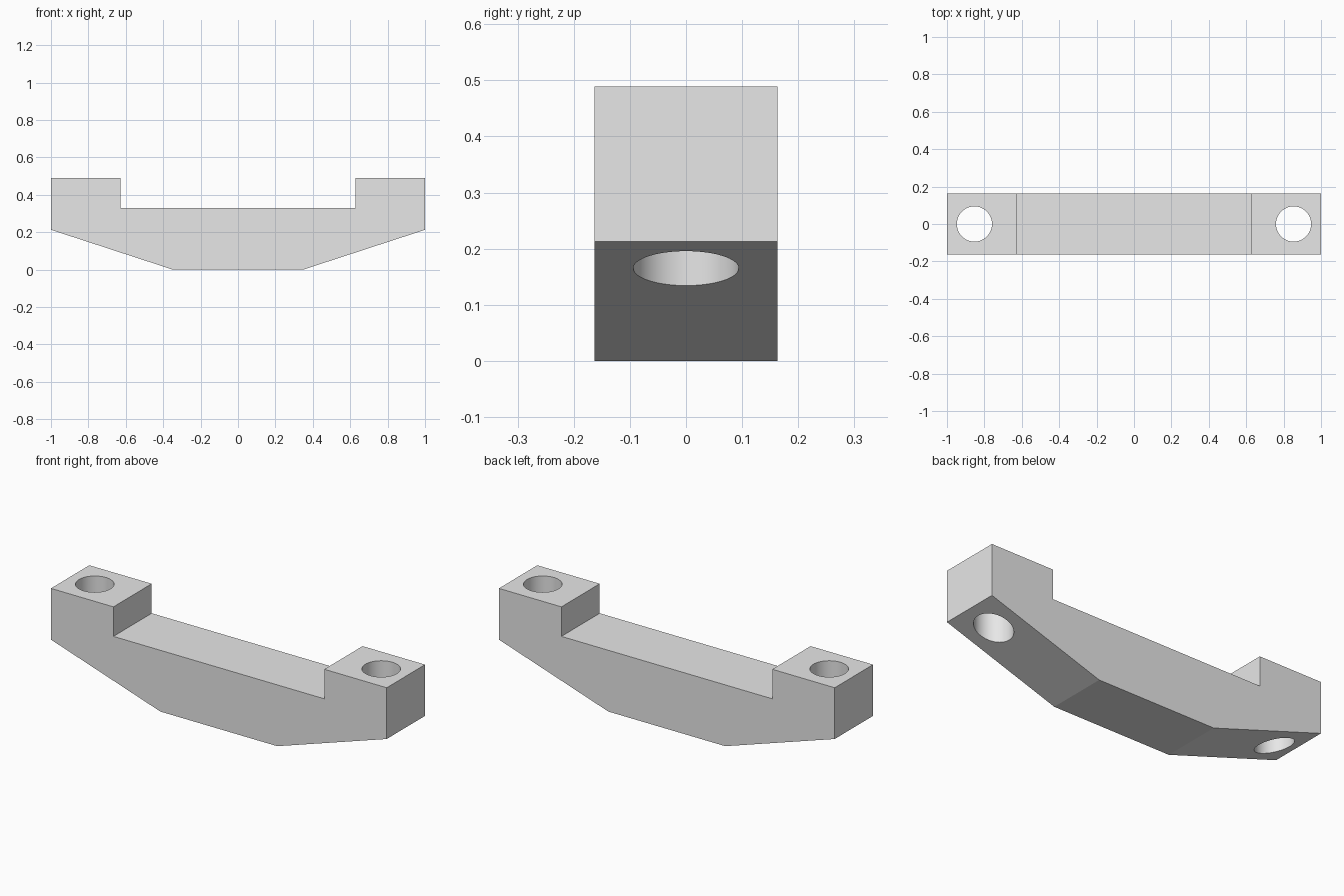
import bpy, bmesh, math

cube = bpy.data.objects.get("Cube")
if cube:
    bpy.data.objects.remove(cube, do_unlink=True)

HALF_DEPTH = 0.163
HOLE_X, HOLE_RADIUS = 0.853, 0.094

# Plain grey material
grey = bpy.data.materials.new("light_grey")
grey.use_nodes = True
colour = (0.8, 0.8, 0.8, 1)
grey.diffuse_color = colour
grey.node_tree.nodes["Principled BSDF"].inputs["Base Color"].default_value = colour

# Bracket: half of the side profile, mirrored, then extruded through its depth
half = [(0.348, 0), (1, 0.213), (1, 0.489), (0.628, 0.489), (0.628, 0.33)]
profile = half + [(-x, z) for x, z in reversed(half)]
bm = bmesh.new()
face = bm.faces.new([bm.verts.new((x, -HALF_DEPTH, z)) for x, z in profile])
extruded = bmesh.ops.extrude_face_region(bm, geom=[face], use_keep_orig=True)
moved = [v for v in extruded["geom"] if isinstance(v, bmesh.types.BMVert)]
bmesh.ops.translate(bm, verts=moved, vec=(0, 2 * HALF_DEPTH, 0))
bmesh.ops.recalc_face_normals(bm, faces=bm.faces)
mesh = bpy.data.meshes.new("bracket")
bm.to_mesh(mesh)
bm.free()
mesh.materials.append(grey)
bracket = bpy.data.objects.new("bracket", mesh)
bpy.context.collection.objects.link(bracket)

# Bolt holes drilled vertically through both ends
for side, label in ((1, "left"), (-1, "right")):
    bpy.ops.mesh.primitive_cylinder_add(
        vertices=64, radius=HOLE_RADIUS, depth=1, location=(side * HOLE_X, 0, 0.3))
    cutter = bpy.context.object
    cutter.name = label + "_hole_cutter"
    cutter.hide_render = True
    cutter.data.materials.append(grey)
    cut = bracket.modifiers.new(label + "_hole", "BOOLEAN")
    cut.operation = "DIFFERENCE"
    cut.solver = "EXACT"
    cut.object = cutter
    bpy.ops.object.select_all(action="DESELECT")
    bracket.select_set(True)
    bpy.context.view_layer.objects.active = bracket
    bpy.ops.object.modifier_apply(modifier=cut.name)
    bpy.data.objects.remove(cutter, do_unlink=True)

# Smooth hole walls, crisp outer edges
bpy.ops.object.shade_smooth_by_angle(angle=math.radians(15))
